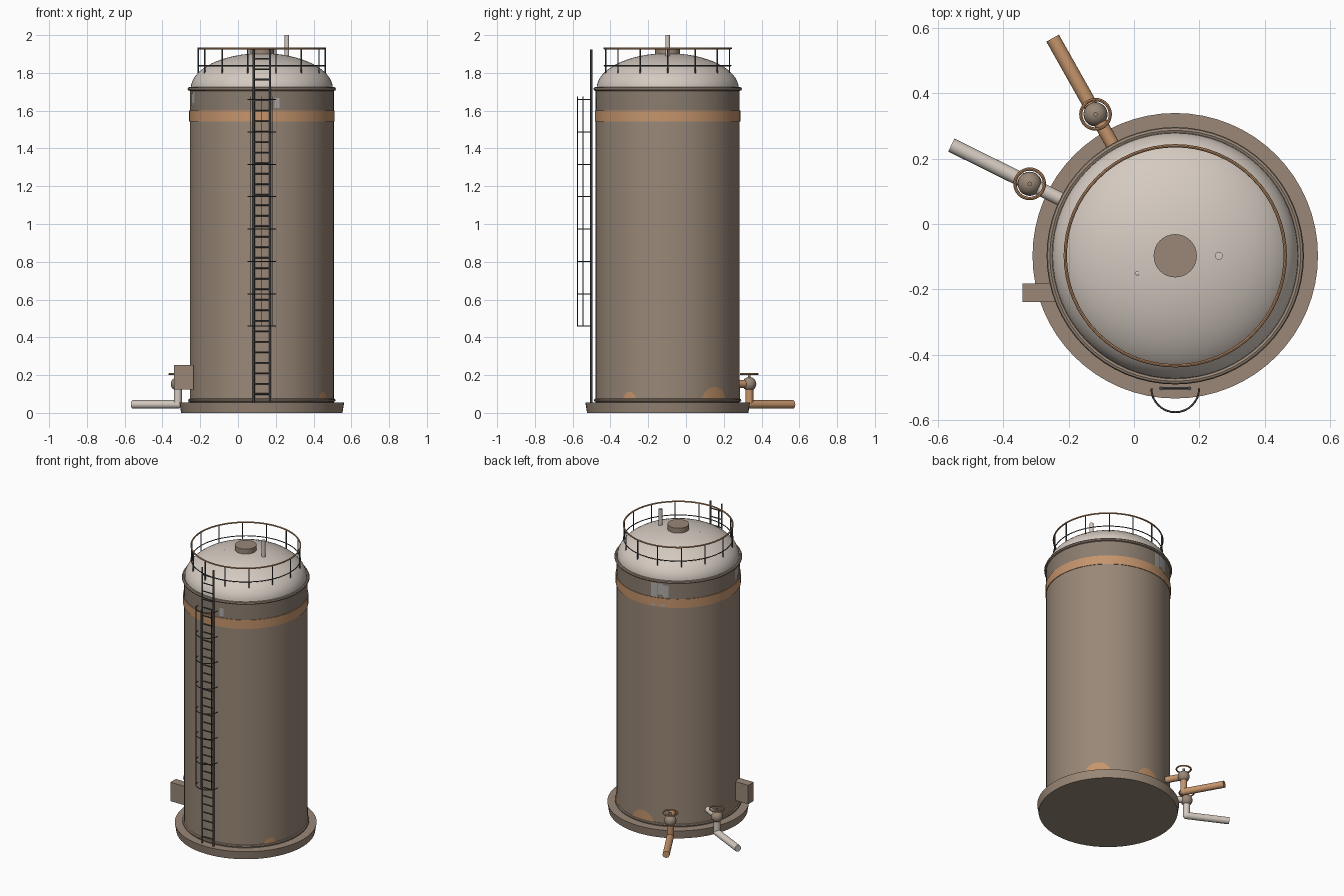
import bpy, bmesh, math
from mathutils import Vector

if "Cube" in bpy.data.objects:
    bpy.data.objects.remove(bpy.data.objects["Cube"])

CX, CY = 0.126, -0.097          # tank axis
R = 0.381                       # shell radius


def material(name, rgb):
    m = bpy.data.materials.new(name)
    m.diffuse_color = (*rgb, 1)
    m.use_nodes = True
    m.node_tree.nodes["Principled BSDF"].inputs["Base Color"].default_value = m.diffuse_color
    return m


BROWN = material("tank brown", (0.32, 0.245, 0.185))
UPPER = material("dull brown", (0.26, 0.205, 0.16))
RUST = material("rust orange", (0.56, 0.30, 0.15))
PALE = material("pale cream", (0.66, 0.59, 0.53))
STEEL = material("dark steel", (0.075, 0.075, 0.08))
CHIP = material("bare grey", (0.42, 0.41, 0.40))


def finish(name, bm, mat, angle=35):
    me = bpy.data.meshes.new(name)
    bm.to_mesh(me)
    bm.free()
    me.materials.append(mat)
    me.shade_smooth()
    me.set_sharp_from_angle(angle=math.radians(angle))
    ob = bpy.data.objects.new(name, me)
    bpy.context.collection.objects.link(ob)
    return ob


def lathe(name, profile, mat, center=(CX, CY), steps=64):
    """Revolve (radius, z) points around a vertical axis."""
    bm = bmesh.new()
    vs = [bm.verts.new((center[0] + r, center[1], z)) for r, z in profile]
    es = [bm.edges.new(p) for p in zip(vs, vs[1:])]
    bmesh.ops.spin(bm, geom=vs + es, cent=(*center, 0), axis=(0, 0, 1),
                   angle=math.tau, steps=steps)
    bmesh.ops.remove_doubles(bm, verts=bm.verts, dist=1e-5)
    bmesh.ops.recalc_face_normals(bm, faces=bm.faces)
    return finish(name, bm, mat)


def ring(name, radius, z, minor, mat, center=(CX, CY), steps=64):
    prof = [(radius + minor * math.cos(a * math.tau / 8), z + minor * math.sin(a * math.tau / 8))
            for a in range(9)]
    return lathe(name, prof, mat, center, steps)


def rod(name, a, b, radius, mat, sides=8):
    a, b = Vector(a), Vector(b)
    bm = bmesh.new()
    bmesh.ops.create_cone(bm, cap_ends=True, segments=sides, radius1=radius,
                          radius2=radius, depth=(b - a).length)
    rot = (b - a).to_track_quat('Z', 'Y')
    for v in bm.verts:
        v.co = rot @ v.co + (a + b) / 2
    return finish(name, bm, mat, 50)


def ball(name, pos, radius, mat):
    bm = bmesh.new()
    bmesh.ops.create_uvsphere(bm, u_segments=20, v_segments=12, radius=radius)
    bmesh.ops.translate(bm, vec=pos, verts=bm.verts)
    return finish(name, bm, mat)


def polar(deg, r, z):
    a = math.radians(deg)
    return Vector((CX + r * math.cos(a), CY + r * math.sin(a), z))


def patch(name, a0, a1, z0, z1, mat, rounded=False, r=R + 0.002):
    """Thin curved plate on the shell, with a straight or domed top."""
    n = 10
    bm = bmesh.new()
    cols = []
    for i in range(n + 1):
        t = i / n
        top = z0 + (z1 - z0) * (max(0.03, 1 - (2 * t - 1) ** 2) ** 0.6 if rounded else 1)
        az = a0 + (a1 - a0) * t
        cols.append([bm.verts.new(polar(az, r, z)) for z in (z0, top)])
    for (a, b), (c, d) in zip(cols, cols[1:]):
        bm.faces.new((a, c, d, b))
    return finish(name, bm, mat)


# Foundation, shell, dome and seam rings
lathe("base", [(0, 0), (0.427, 0), (0.436, 0.055), (0, 0.055)], BROWN)
lathe("shell", [(R, 0.05), (R, 1.60)], BROWN)
lathe("upper_shell", [(R, 1.60), (R, 1.72)], UPPER)
lathe("paint_band", [(R, 1.542), (R + 0.004, 1.542), (R + 0.004, 1.602), (R, 1.602)], RUST)
lathe("dome", [(0.376 * math.cos(i * math.pi / 32), 1.718 + 0.186 * math.sin(i * math.pi / 32))
               for i in range(16)] + [(0, 1.904)], PALE)
ring("top_seam", R + 0.002, 1.715, 0.010, BROWN)
ring("bottom_seam", R, 0.067, 0.009, BROWN)

# Dome fittings
lathe("hatch", [(0, 1.89), (0.066, 1.89), (0.066, 1.935), (0, 1.935)], BROWN, steps=32)
rod("vent_pipe", (0.259, CY, 1.86), (0.259, CY, 2.0), 0.012, PALE, 16)
ball("dome_knob", (0.011, -0.151, 1.885), 0.010, PALE)

# Guard rail around the dome
ring("top_rail", 0.336, 1.93, 0.005, RUST)
ring("middle_rail", 0.336, 1.838, 0.003, STEEL)
for i in range(14):
    az = i * 360 / 14
    rod("rail_post", polar(az, 0.336, 1.795), polar(az, 0.336, 1.93), 0.0035, STEEL)

# Ladder
LY = -0.502
for s in (-1, 1):
    rod("ladder_rail", (CX + s * 0.043, LY, 0.055), (CX + s * 0.043, LY, 1.925), 0.006, STEEL)
for i in range(33):
    z = 0.10 + i * 0.0555
    rod("ladder_rung", (CX - 0.043, LY, z), (CX + 0.043, LY, z), 0.004, STEEL, 6)

# Safety cage
CAGE = 0.073


def cage_point(deg, z):
    a = math.radians(deg)
    return (CX + CAGE * math.cos(a), LY + CAGE * math.sin(a), z)


for i in range(8):
    z = 0.459 + i * 0.1714
    cu = bpy.data.curves.new("cage_hoop", 'CURVE')
    cu.dimensions = '3D'
    cu.bevel_depth = 0.003
    cu.bevel_resolution = 1
    sp = cu.splines.new('POLY')
    sp.points.add(16)
    for k, p in enumerate(sp.points):
        p.co = (*cage_point(180 + k * 180 / 16, z), 1)
    cu.materials.append(STEEL)
    bpy.context.collection.objects.link(bpy.data.objects.new("cage_hoop", cu))
for deg in (217, 270, 323):
    rod("cage_bar", cage_point(deg, 0.459), cage_point(deg, 1.675), 0.0025, STEEL, 6)

# Outlet pipes with valves and handwheels
for name, az, mat in (("rusty", 119.4, RUST), ("pale", 153.7, PALE)):
    mid, low = polar(az, 0.496, 0.153), polar(az, 0.496, 0.045)
    rod(name + "_inlet", polar(az, R - 0.02, 0.153), mid, 0.021, mat, 20)
    rod(name + "_drop", mid, low, 0.021, mat, 20)
    ball(name + "_elbow", low, 0.022, mat)
    rod(name + "_outlet", low, polar(az, 0.763, 0.045), 0.022, mat, 20)
    ball(name + "_valve", mid, 0.037, BROWN)
    rod(name + "_stem", mid, mid + Vector((0, 0, 0.055)), 0.007, BROWN)
    ring(name + "_handwheel", 0.045, 0.205, 0.005, RUST, (mid.x, mid.y), 32)

# Control box
bm = bmesh.new()
bmesh.ops.create_cube(bm, size=1)
for v in bm.verts:
    v.co = Vector((-0.288 + v.co.x * 0.104, -0.21 + v.co.y * 0.058, 0.189 + v.co.z * 0.128))
finish("control_box", bm, BROWN)

# Rust blooms at the foot
for a0, a1, top in ((28, 53, 0.137), (78, 102, 0.14), (-38, -26, 0.112)):
    patch("rust_bloom", a0, a1, 0.072, top, RUST, True)

# Chipped paint below the dome
for a0, a1, z0, z1 in ((99, 105, 1.605, 1.70), (105.5, 111, 1.625, 1.70), (111, 116, 1.61, 1.69),
                       (191, 197, 1.625, 1.69), (197, 202, 1.64, 1.70), (280, 284, 1.615, 1.668)):
    patch("paint_chip", a0, a1, z0, z1, CHIP)
for a0, a1, z0, z1 in ((100, 103, 1.545, 1.56), (108, 113, 1.55, 1.562)):
    patch("band_chip", a0, a1, z0, z1, CHIP, r=R + 0.006)
